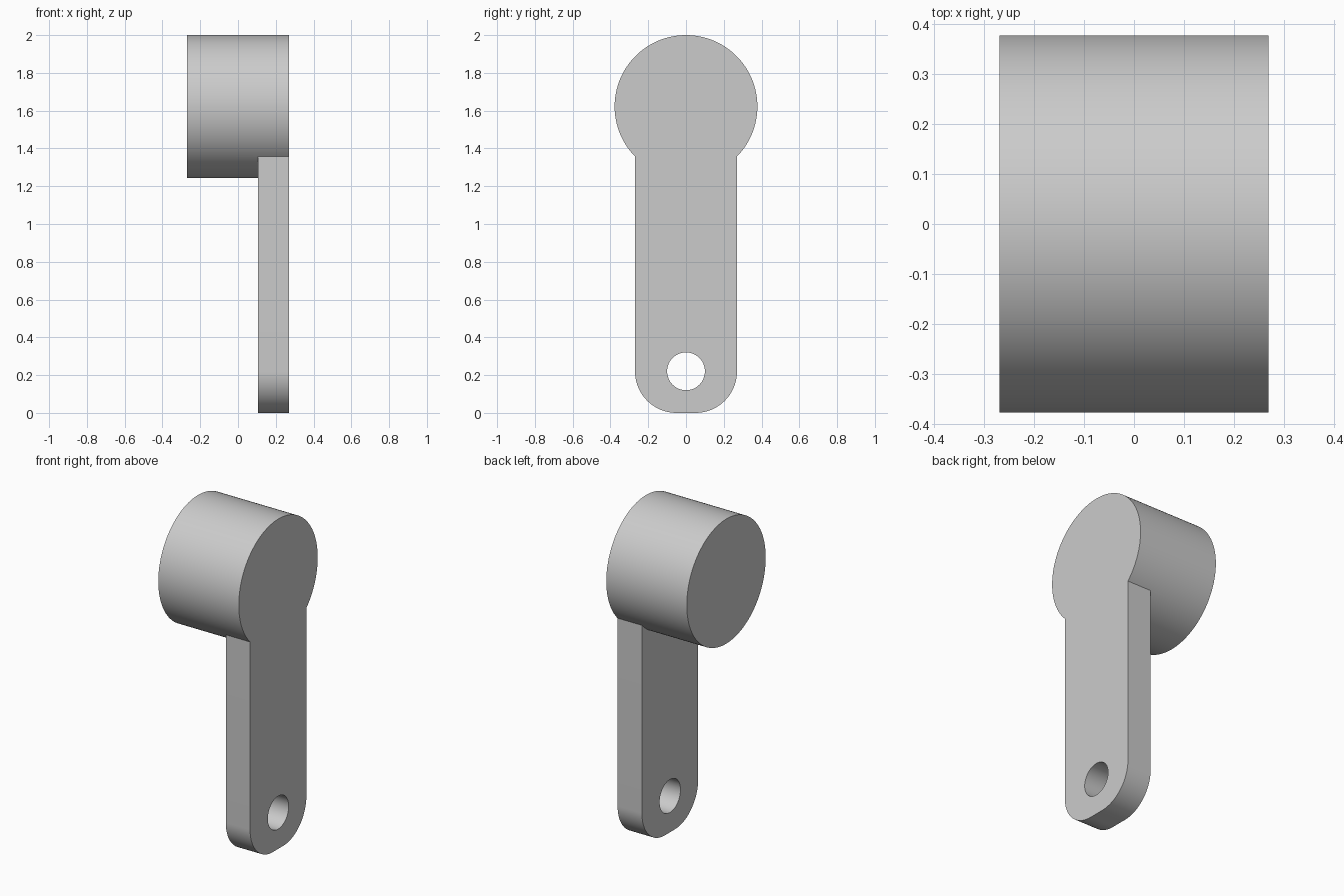
import bpy
import bmesh
from math import cos, sin, pi, radians

cube = bpy.data.objects.get("Cube")
if cube:
    bpy.data.objects.remove(cube, do_unlink=True)

HALF = 0.27              # half depth of the head and half width of the arm
ARM_INNER = 0.107        # inner face of the arm
HEAD_R, HEAD_Z = 0.378, 1.622
CORNER_R = 0.22
HOLE_R, HOLE_Z = 0.1, 0.22

grey = bpy.data.materials.new("plain_grey")
grey.use_nodes = True
colour = (0.6, 0.6, 0.6, 1)
grey.diffuse_color = colour
grey.node_tree.nodes["Principled BSDF"].inputs["Base Color"].default_value = colour


def arc(cy, cz, r, start, end, steps):
    """Points (y, z) along an arc, both ends included."""
    angles = [start + (end - start) * i / steps for i in range(steps + 1)]
    return [(cy + r * cos(a), cz + r * sin(a)) for a in angles]


def circle(cz, r, steps):
    return arc(0, cz, r, 0, 2 * pi, steps)[:-1]


def extrude_x(name, outline, x0, x1):
    """Solid made by sweeping a (y, z) outline from x0 to x1."""
    bm = bmesh.new()
    face = bm.faces.new([bm.verts.new((x0, y, z)) for y, z in outline])
    # Keep the starting cap so the solid is closed
    new = bmesh.ops.extrude_face_region(bm, geom=[face], use_keep_orig=True)["geom"]
    moved = [v for v in new if isinstance(v, bmesh.types.BMVert)]
    bmesh.ops.translate(bm, verts=moved, vec=(x1 - x0, 0, 0))
    bmesh.ops.recalc_face_normals(bm, faces=bm.faces)
    mesh = bpy.data.meshes.new(name)
    bm.to_mesh(mesh)
    bm.free()
    mesh.materials.append(grey)
    obj = bpy.data.objects.new(name, mesh)
    bpy.context.collection.objects.link(obj)
    return obj


def apply_boolean(obj, other, operation):
    """Combine two solids and discard the second."""
    bpy.ops.object.select_all(action="DESELECT")
    obj.select_set(True)
    bpy.context.view_layer.objects.active = obj
    mod = obj.modifiers.new(operation.lower(), "BOOLEAN")
    mod.operation = operation
    mod.solver = "EXACT"
    mod.object = other
    bpy.ops.object.modifier_apply(modifier=mod.name)
    bpy.data.objects.remove(other, do_unlink=True)


# Flat arm with rounded bottom corners, reaching up into the head
flat = HALF - CORNER_R
outline = arc(-flat, CORNER_R, CORNER_R, pi, 1.5 * pi, 24)
outline += arc(flat, CORNER_R, CORNER_R, 1.5 * pi, 2 * pi, 24)
outline += [(HALF, HEAD_Z - 0.2), (-HALF, HEAD_Z - 0.2)]
arm = extrude_x("flat_arm", outline, ARM_INNER, HALF)

# Round head, joined to the arm as one solid
handle = extrude_x("round_head_and_arm", circle(HEAD_Z, HEAD_R, 128), -HALF, HALF)
apply_boolean(handle, arm, "UNION")

# Through hole at the foot of the arm
hole = extrude_x("hole_cutter", circle(HOLE_Z, HOLE_R, 64), ARM_INNER - 0.05, HALF + 0.05)
hole.hide_render = True
apply_boolean(handle, hole, "DIFFERENCE")

bpy.ops.object.shade_smooth_by_angle(angle=radians(30))
